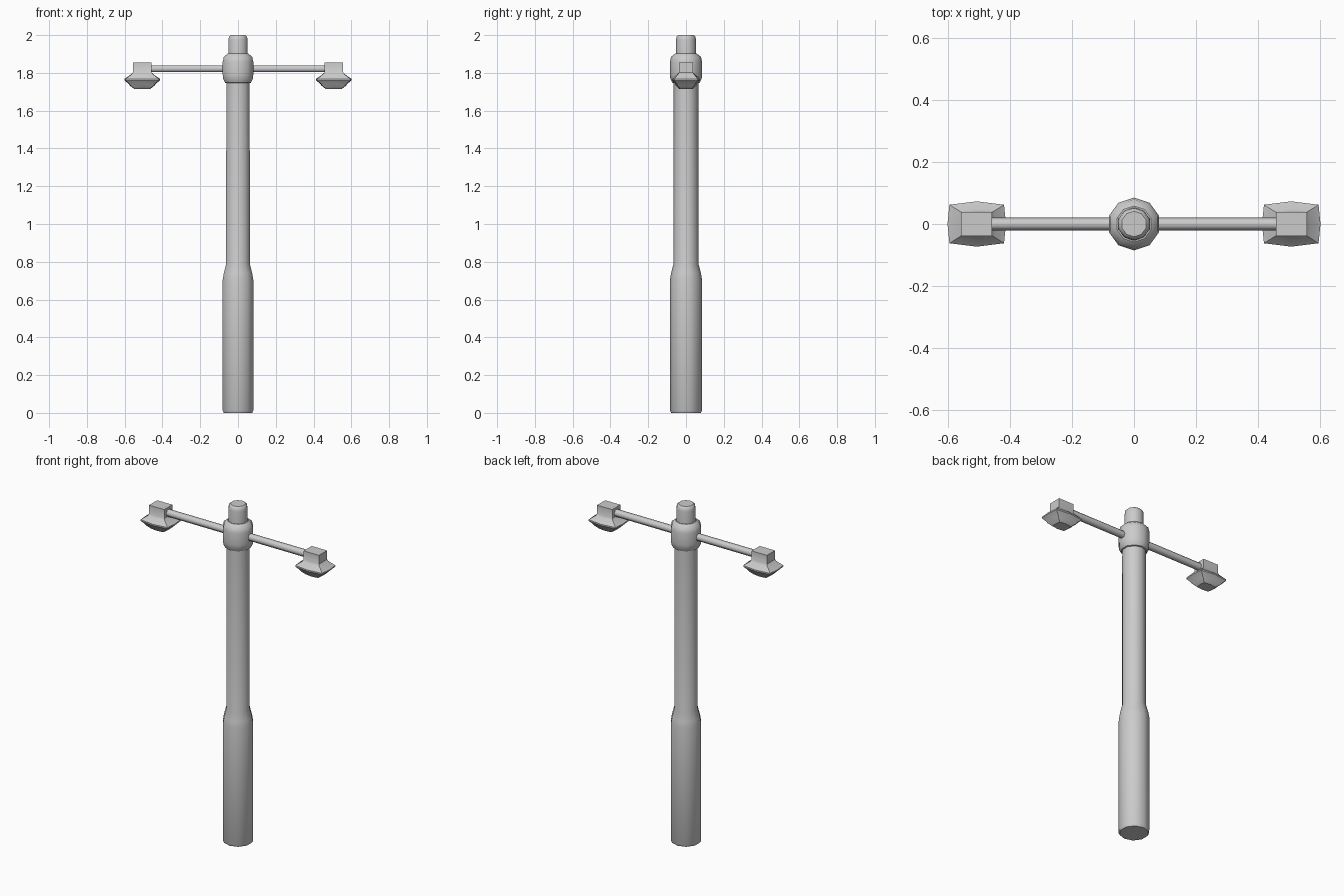
import bpy, bmesh, math
from mathutils import Vector

if "Cube" in bpy.data.objects:
    bpy.data.objects.remove(bpy.data.objects["Cube"])


def loft(name, rings, smooth=35):
    """Skin a stack of equal-length rings and cap both ends."""
    bm = bmesh.new()
    loops = [[bm.verts.new(p) for p in ring] for ring in rings]
    n = len(loops[0])
    for a, b in zip(loops, loops[1:]):
        for i in range(n):
            j = (i + 1) % n
            bm.faces.new((a[i], a[j], b[j], b[i]))
    bm.faces.new(loops[0][::-1])
    bm.faces.new(loops[-1])
    bmesh.ops.recalc_face_normals(bm, faces=bm.faces)
    mesh = bpy.data.meshes.new(name)
    bm.to_mesh(mesh)
    bm.free()
    obj = bpy.data.objects.new(name, mesh)
    bpy.context.collection.objects.link(obj)
    bpy.ops.object.select_all(action='DESELECT')
    obj.select_set(True)
    bpy.context.view_layer.objects.active = obj
    bpy.ops.object.shade_smooth_by_angle(angle=math.radians(smooth))
    return obj


def turned(name, profile, sides=10):
    """Faceted turned part with a corner on +y; profile is (radius, z)."""
    angles = [math.pi / 2 + math.tau * i / sides for i in range(sides)]
    return loft(name, [[(r * math.cos(a), r * math.sin(a), z) for a in angles]
                       for r, z in profile], 40)


def pillow(cx, hx, hy, z, bulge):
    """Eight-point rectangle whose edge midpoints bulge outwards."""
    pts = [(1, 0), (1, 1), (0, 1), (-1, 1), (-1, 0), (-1, -1), (0, -1), (1, -1)]
    out = []
    for u, v in pts:
        kx = 1 if v else 1 + bulge * 0.4
        ky = 1 if u else 1 + bulge
        out.append((cx + u * hx * kx, v * hy * ky, z))
    return out


# Pole with a thicker base
turned("pole", [(0.079, 0), (0.085, 0.012), (0.085, 0.705), (0.079, 0.74),
                (0.066, 0.79), (0.065, 1.80)])
# Collar holding the arms, and the cap above it
turned("collar", [(0.064, 1.745), (0.072, 1.748), (0.083, 1.77), (0.085, 1.79),
                  (0.085, 1.86), (0.079, 1.885), (0.058, 1.902)])
turned("cap", [(0.054, 1.88), (0.053, 1.975), (0.050, 1.992), (0.041, 2.0)])

for side, label in ((-1, "left"), (1, "right")):
    # Hexagonal arm
    loft(f"{label}_arm",
         [[(side * x, 0.021 * math.cos(math.tau * i / 6),
            1.822 + 0.021 * math.sin(math.tau * i / 6)) for i in range(6)]
          for x in (0.04, 0.47)], 65)
    # Lamp head: block on top, flared shade, tapered lens below
    cx = side * 0.507
    levels = [(0.050, 0.038, 1.855, 0), (0.050, 0.038, 1.803, 0),
              (0.056, 0.042, 1.793, 0.1), (0.088, 0.062, 1.768, 0.18),
              (0.088, 0.062, 1.760, 0.18), (0.070, 0.051, 1.745, 0.18),
              (0.060, 0.045, 1.732, 0.18), (0.040, 0.030, 1.715, 0.18)]
    loft(f"{label}_lamp", [pillow(cx, *lv) for lv in levels], 35)
